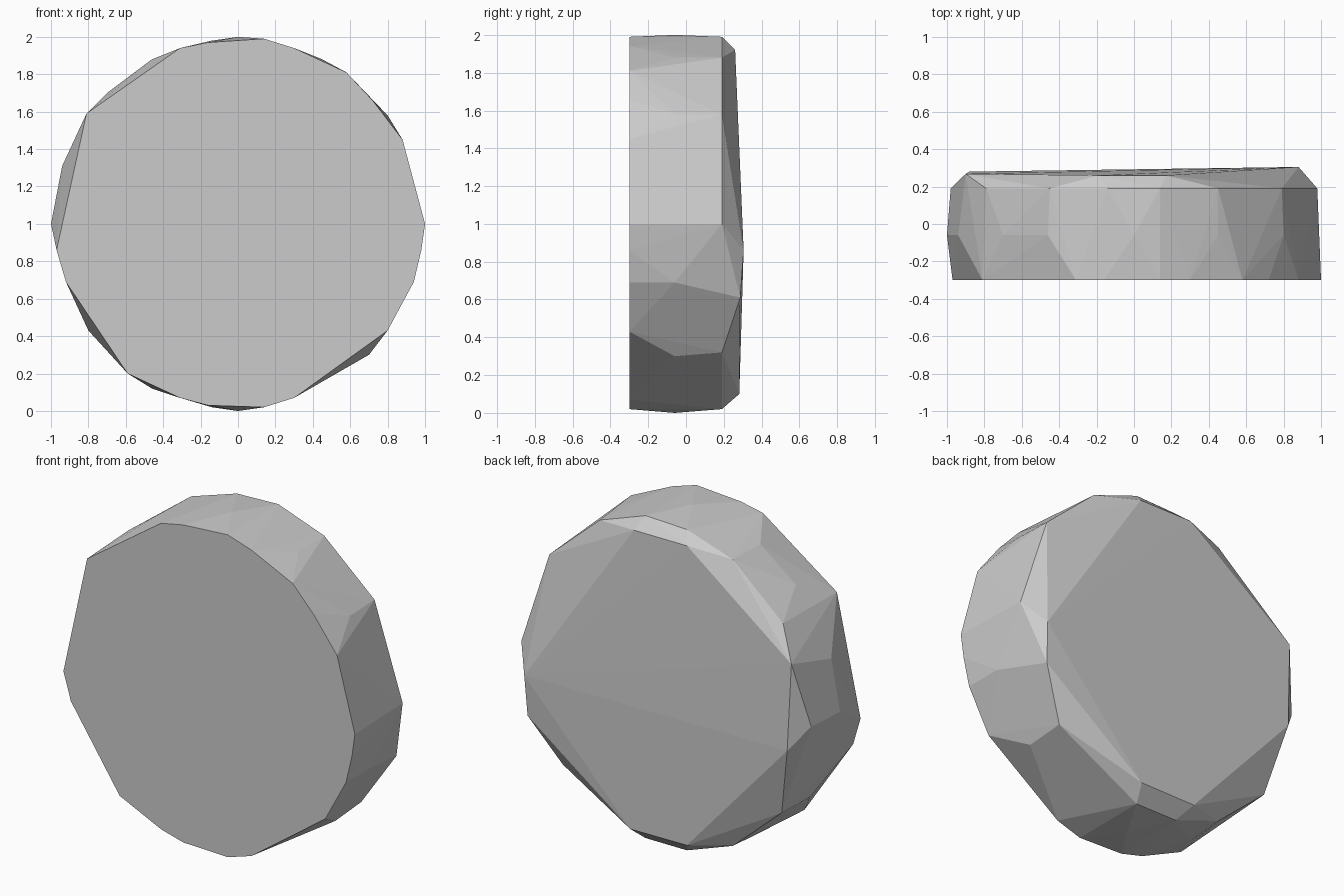
import bpy, bmesh, math

if "Cube" in bpy.data.objects:
    bpy.data.objects.remove(bpy.data.objects["Cube"])

# Outline points (x, z) of each layer, front to back
front_face = [(-.97, .86), (-.81, 1.59), (-.31, 1.94), (-.16, 1.97), (.14, 1.99),
              (.30, 1.94), (.58, 1.81), (.72, 1.66), (.88, 1.45), (1, 1), (.98, .86),
              (.94, .69), (.80, .43), (.30, .07), (.14, .02), (-.16, .03),
              (-.31, .07), (-.59, .20), (-.92, .69)]
girth = [(0, 2), (.45, 1.88), (-.46, 1.88), (-.70, 1.70), (-.94, 1.31), (-1, 1),
         (-.80, .43), (-.46, .12), (0, 0), (.70, .30), (.94, .69), (.80, 1.58)]
shoulder = [(.14, 1.99), (-.14, 1.98), (-.45, 1.88), (.45, 1.88), (.79, 1.58),
            (-.79, 1.58), (-.98, 1), (.98, 1), (.70, .32), (-.78, .42),
            (-.45, .13), (.14, .02), (-.14, .02)]

# Slightly tilted back face (x, y, z)
back_face = [(.17, .26, 1.92), (-.19, .26, 1.92), (-.90, .268, 1.39), (-.88, .28, .86),
             (-.20, .277, .10), (.18, .282, .10), (.87, .287, .61), (.88, .305, .86)]

points = list(back_face)
for y, ring in ((-.30, front_face), (-.06, girth), (.19, shoulder)):
    points += [(x, y, z) for x, z in ring]

# Faceted disc: the skin stretched around all layers
bm = bmesh.new()
for p in points:
    bm.verts.new(p)
result = bmesh.ops.convex_hull(bm, input=bm.verts[:])
loose = {g for g in result["geom_interior"] + result["geom_unused"]
         if isinstance(g, bmesh.types.BMVert) and not g.link_faces}
bmesh.ops.delete(bm, geom=list(loose), context='VERTS')
bmesh.ops.dissolve_limit(bm, angle_limit=math.radians(0.5),
                         verts=bm.verts[:], edges=bm.edges[:])
bmesh.ops.recalc_face_normals(bm, faces=bm.faces[:])

mesh = bpy.data.meshes.new("faceted_disc")
bm.to_mesh(mesh)
bm.free()
disc = bpy.data.objects.new("faceted_disc", mesh)
bpy.context.collection.objects.link(disc)
